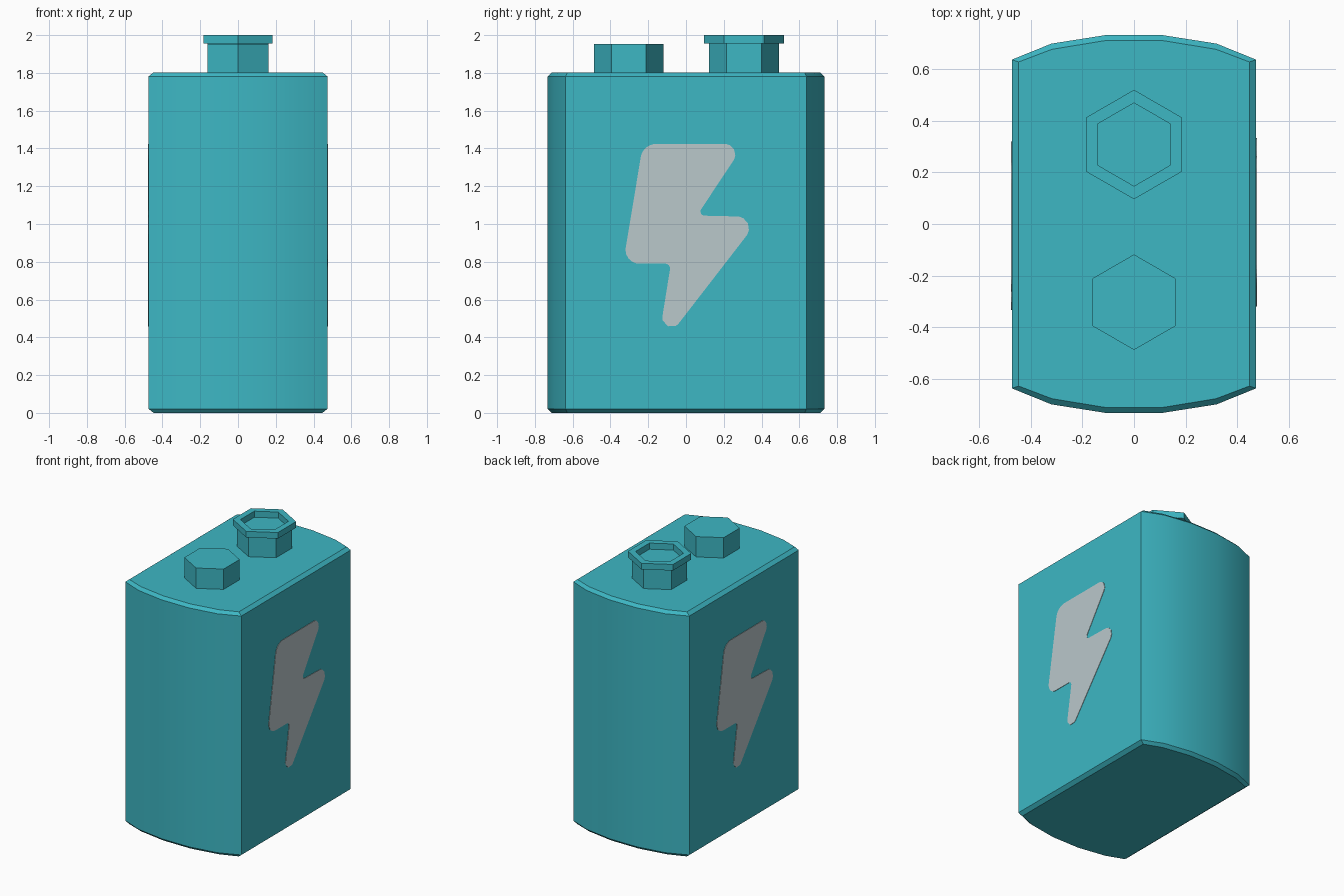
import bpy, bmesh, math
from mathutils import Vector

if "Cube" in bpy.data.objects:
    bpy.data.objects.remove(bpy.data.objects["Cube"])


def material(name, rgb):
    m = bpy.data.materials.new(name)
    m.diffuse_color = (*rgb, 1)
    m.use_nodes = True
    m.node_tree.nodes["Principled BSDF"].inputs["Base Color"].default_value = m.diffuse_color
    return m


TEAL = material("teal", (0.047, 0.474, 0.552))
GREY = material("light grey", (0.491, 0.578, 0.597))


def finish(name, bm, mat, smooth=False):
    bmesh.ops.recalc_face_normals(bm, faces=bm.faces)
    me = bpy.data.meshes.new(name)
    bm.to_mesh(me)
    bm.free()
    ob = bpy.data.objects.new(name, me)
    bpy.context.collection.objects.link(ob)
    me.materials.append(mat)
    if smooth:
        bpy.ops.object.select_all(action='DESELECT')
        ob.select_set(True)
        bpy.context.view_layer.objects.active = ob
        bpy.ops.object.shade_smooth_by_angle(angle=math.radians(30))
    return ob


def loft(name, rings, mat, smooth=False):
    """Skin closed rings of equal length and cap both ends."""
    bm = bmesh.new()
    vs = [[bm.verts.new(p) for p in ring] for ring in rings]
    for a, b in zip(vs, vs[1:]):
        for i in range(len(a)):
            j = (i + 1) % len(a)
            bm.faces.new((a[i], a[j], b[j], b[i]))
    bm.faces.new(vs[0][::-1])
    bm.faces.new(vs[-1])
    return finish(name, bm, mat, smooth)


# Body: flat sides, bowed ends, small chamfer at top and bottom
def outline(quarter, z):
    back = quarter + [(-x, y) for x, y in reversed(quarter)]
    return [(x, y, z) for x, y in back] + [(-x, -y, z) for x, y in back]


outer = [(0.473, 0.637), (0.32, 0.699), (0.11, 0.732)]
inner = [(0.447, 0.628), (0.318, 0.677), (0.11, 0.711)]
loft("battery_body", [outline(inner, 0), outline(outer, 0.021),
                      outline(outer, 1.782), outline(inner, 1.803)], TEAL, True)


# Hexagonal terminals
def hexagon(r, y, z):
    return [(r * math.cos(a), y + r * math.sin(a), z)
            for a in (math.radians(90 + 60 * i) for i in range(6))]


def terminal(name, y, profile):
    loft(name, [hexagon(r, y, z) for r, z in profile], TEAL)


terminal("front_terminal", -0.303, [(0.185, 1.79), (0.185, 1.953)])
terminal("back_terminal", 0.308, [(0.185, 1.79), (0.185, 1.955), (0.212, 1.955),
                                  (0.212, 2.0), (0.161, 2.0), (0.161, 1.955)])

# Lightning bolt: corner y, corner z, distance over which the corner is rounded
bolt = [(-0.228, 1.424, 0.07), (0.31, 1.424, 0.105), (0.058, 1.045, 0.04),
        (0.397, 1.037, 0.125), (-0.155, 0.323, 0.19), (-0.08, 0.79, 0.03),
        (-0.333, 0.79, 0.085)]


def rounded(corners, steps=6):
    pts = []
    for i, (y, z, t) in enumerate(corners):
        c = Vector((y, z))
        d0 = (Vector(corners[i - 1][:2]) - c).normalized()
        d1 = (Vector(corners[(i + 1) % len(corners)][:2]) - c).normalized()
        half = d0.angle(d1) / 2
        centre = c + (d0 + d1).normalized() * t / math.cos(half)
        r = t * math.tan(half)
        a, b = c + d0 * t - centre, c + d1 * t - centre
        for k in range(steps + 1):
            pts.append(centre + a.lerp(b, k / steps).normalized() * r)
    return pts


shape = rounded(bolt)
for name, side in (("right_bolt", 1), ("left_bolt", -1)):
    loft(name, [[(side * x, side * p.x, p.y) for p in shape] for x in (0.47, 0.476)], GREY)
